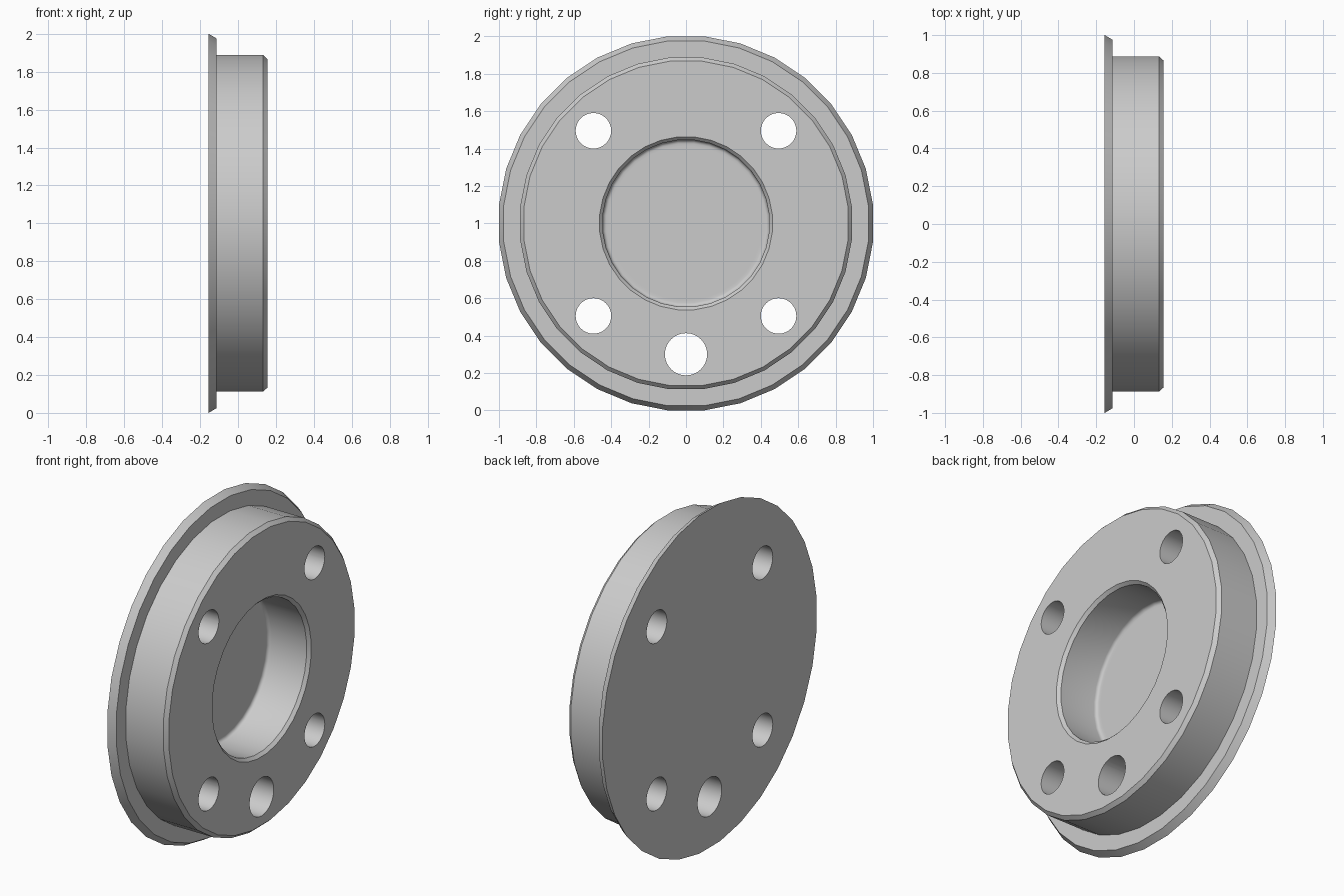
import bpy
import bmesh
from math import cos, sin, pi, radians
from mathutils import Matrix, Vector

default_cube = bpy.data.objects.get("Cube")
if default_cube:
    bpy.data.objects.remove(default_cube, do_unlink=True)

SIDES = 32
CENTRE_Z = 1.0
BACK, FLANGE, FRONT = -0.155, -0.113, 0.155

# Plain grey metal
metal = bpy.data.materials.new("grey_metal")
metal.use_nodes = True
grey = (0.6, 0.6, 0.6, 1.0)
metal.diffuse_color = grey
metal.node_tree.nodes["Principled BSDF"].inputs["Base Color"].default_value = grey


def link_mesh(name, bm):
    bmesh.ops.recalc_face_normals(bm, faces=bm.faces)
    mesh = bpy.data.meshes.new(name)
    bm.to_mesh(mesh)
    bm.free()
    mesh.materials.append(metal)
    obj = bpy.data.objects.new(name, mesh)
    bpy.context.collection.objects.link(obj)
    return obj


def lathe_x(name, profile):
    """Turn (x, radius) points around the x axis and cap both ends."""
    bm = bmesh.new()
    rings = []
    for x, radius in profile:
        r = radius / cos(pi / SIDES)
        angles = [2 * pi * (i + 0.5) / SIDES for i in range(SIDES)]
        rings.append([bm.verts.new((x, r * cos(a), CENTRE_Z + r * sin(a))) for a in angles])
    for a, b in zip(rings, rings[1:]):
        for i in range(SIDES):
            j = (i + 1) % SIDES
            bm.faces.new((a[i], a[j], b[j], b[i]))
    bm.faces.new(rings[0])
    bm.faces.new(rings[-1])
    return link_mesh(name, bm)


# Flanged hub with a chamfered rim and a rounded blind recess
fillet = 0.02
bore = 0.445
floor_corner = [(FLANGE + fillet * (1 - sin(t)), bore - fillet * (1 - cos(t)))
                for t in (pi / 8 * k for k in range(5))]
profile = [(BACK, 1.0), (FLANGE, 0.975), (FLANGE, 0.887),
           (0.133, 0.887), (FRONT, 0.867),
           (FRONT, 0.462), (0.137, bore)]
profile += floor_corner + [(FLANGE, 0.41)]
hub = lathe_x("flanged_hub", profile)

# Four bolt holes and one larger lower hole, all drilled through
holes = [(sy * 0.495, sz * 0.495, 0.095) for sy in (-1, 1) for sz in (-1, 1)]
holes.append((0.0, -0.70, 0.113))
bm = bmesh.new()
for y, z, radius in holes:
    place = Matrix.Translation(Vector((0, y, CENTRE_Z + z))) @ Matrix.Rotation(pi / 2, 4, "Y")
    bmesh.ops.create_cone(bm, cap_ends=True, segments=32, radius1=radius,
                          radius2=radius, depth=1.0, matrix=place)
cutter = link_mesh("hole_cutter", bm)
cutter.hide_render = True

drill = hub.modifiers.new("drill_holes", "BOOLEAN")
drill.operation = "DIFFERENCE"
drill.solver = "EXACT"
drill.object = cutter

bpy.ops.object.select_all(action="DESELECT")
hub.select_set(True)
bpy.context.view_layer.objects.active = hub
bpy.ops.object.modifier_apply(modifier=drill.name)
bpy.data.objects.remove(cutter, do_unlink=True)
bpy.ops.object.shade_smooth_by_angle(angle=radians(30))
